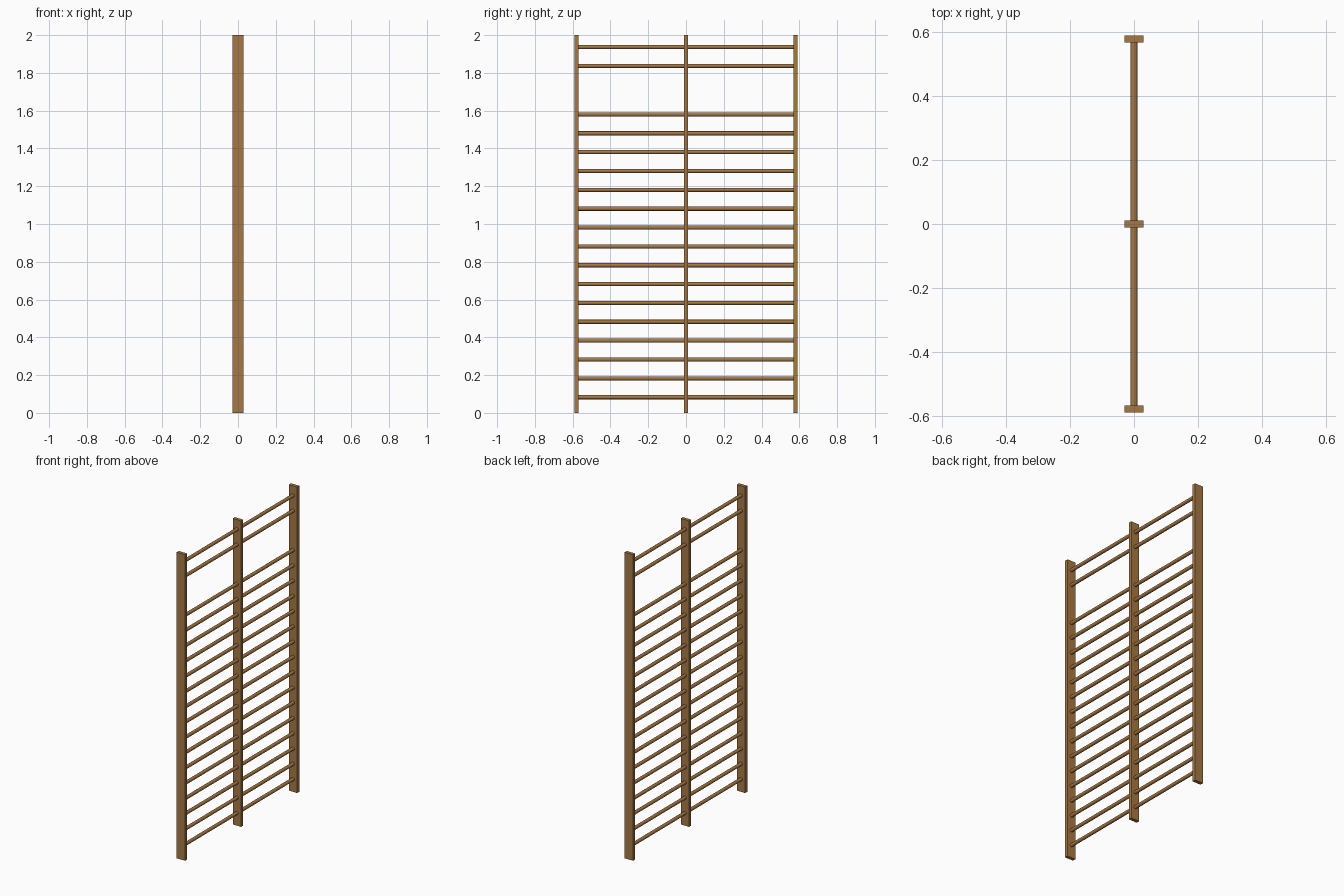
import bpy

cube = bpy.data.objects.get("Cube")
if cube:
    bpy.data.objects.remove(cube, do_unlink=True)

HEIGHT = 2.0
POST_WIDTH = 0.06
POST_THICK = 0.022
SPAN = 0.579          # centre of the outer posts
RUNG_RADIUS = 0.011

wood = bpy.data.materials.new("warm_wood")
wood.use_nodes = True
colour = (0.38, 0.19, 0.06, 1)
wood.diffuse_color = colour
bsdf = next(n for n in wood.node_tree.nodes if n.type == 'BSDF_PRINCIPLED')
bsdf.inputs["Base Color"].default_value = colour


def add_post(name, y):
    bpy.ops.mesh.primitive_cube_add(size=1, location=(0, y, HEIGHT / 2))
    post = bpy.context.object
    post.name = name
    post.scale = (POST_WIDTH, POST_THICK, HEIGHT)
    bpy.ops.object.transform_apply(location=False, rotation=False, scale=True)
    post.data.materials.append(wood)


def add_rung(name, y, z):
    bpy.ops.mesh.primitive_cylinder_add(
        vertices=16, radius=RUNG_RADIUS, depth=SPAN,
        location=(0, y, z), rotation=(1.5708, 0, 0))
    rung = bpy.context.object
    rung.name = name
    rung.data.materials.append(wood)
    bpy.ops.object.shade_smooth_by_angle()


# Three upright posts
for name, y in (("front_post", -SPAN), ("middle_post", 0), ("back_post", SPAN)):
    add_post(name, y)

# Evenly spaced rungs, with a gap below the top pair
heights = [0.083 + 0.0998 * i for i in range(16)] + [1.837, 1.937]
for i, z in enumerate(heights, 1):
    add_rung(f"front_rung_{i}", -SPAN / 2, z)
    add_rung(f"back_rung_{i}", SPAN / 2, z)
